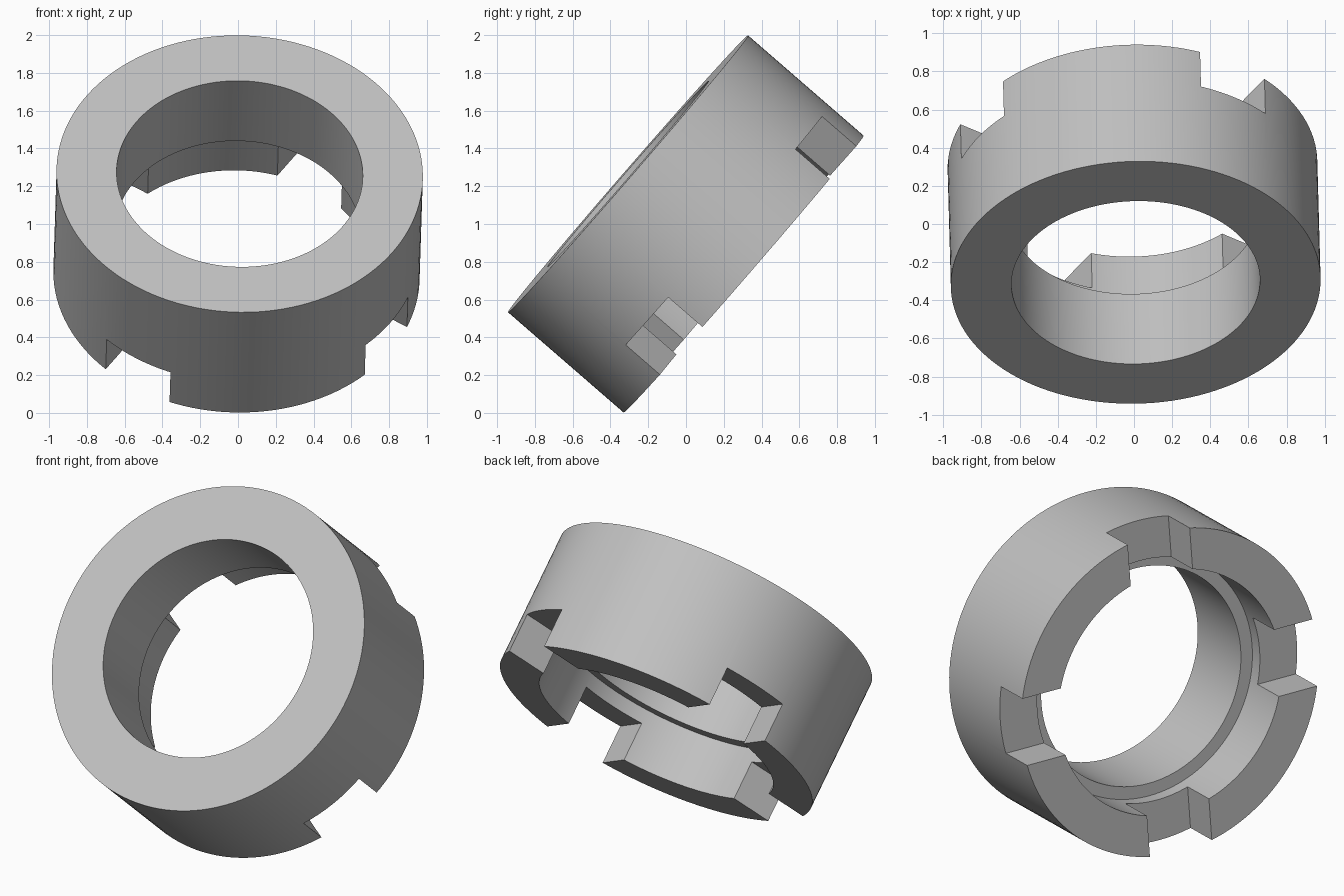
import bpy, bmesh, math
from mathutils import Matrix, Vector

if "Cube" in bpy.data.objects:
    bpy.data.objects.remove(bpy.data.objects["Cube"])

OUTER, BORE, RECESS = 0.97, 0.652, 0.727    # radii
HEIGHT, RECESS_DEPTH = 0.81, 0.324
SLOT_WIDTH, SLOT_DEPTH, SLOT_ANGLE = 0.405, 0.24, 56.5
SEGMENTS = 128

grey = bpy.data.materials.new("plain grey")
grey.use_nodes = True
colour = (0.53, 0.53, 0.53, 1)
grey.diffuse_color = colour
grey.node_tree.nodes["Principled BSDF"].inputs["Base Color"].default_value = colour


def make_object(name, bm):
    bmesh.ops.recalc_face_normals(bm, faces=bm.faces[:])
    mesh = bpy.data.meshes.new(name)
    bm.to_mesh(mesh)
    bm.free()
    mesh.materials.append(grey)
    obj = bpy.data.objects.new(name, mesh)
    bpy.context.collection.objects.link(obj)
    return obj


# Ring body: stepped cross-section turned around the axis
profile = [(OUTER, 0), (OUTER, HEIGHT), (BORE, HEIGHT),
           (BORE, RECESS_DEPTH), (RECESS, RECESS_DEPTH), (RECESS, 0)]
bm = bmesh.new()
verts = [bm.verts.new((r, 0, z)) for r, z in profile]
edges = [bm.edges.new((v, verts[(i + 1) % len(verts)])) for i, v in enumerate(verts)]
bmesh.ops.spin(bm, geom=verts + edges, axis=(0, 0, 1), cent=(0, 0, 0),
               angle=math.tau, steps=SEGMENTS)
bmesh.ops.remove_doubles(bm, verts=bm.verts[:], dist=0.0001)
ring = make_object("castellated_ring", bm)

# Two crossing bars cut the four slots between the teeth
for i in range(2):
    bm = bmesh.new()
    bmesh.ops.create_cube(bm, size=1)
    bmesh.ops.scale(bm, vec=(3, SLOT_WIDTH, 2 * SLOT_DEPTH), verts=bm.verts[:])
    turn = Matrix.Rotation(math.radians(SLOT_ANGLE + 90 * i), 3, "Z")
    bmesh.ops.rotate(bm, matrix=turn, verts=bm.verts[:])
    cutter = make_object("slot_cutter", bm)
    cutter.hide_render = True
    cut = ring.modifiers.new("slots", "BOOLEAN")
    cut.operation, cut.solver, cut.object = "DIFFERENCE", "EXACT", cutter
    bpy.ops.object.select_all(action="DESELECT")
    ring.select_set(True)
    bpy.context.view_layer.objects.active = ring
    bpy.ops.object.modifier_apply(modifier=cut.name)
    bpy.data.objects.remove(cutter)

bpy.ops.object.shade_smooth_by_angle(angle=math.radians(30))

# Tilt the ring onto its lower edge
tilt = Matrix.Rotation(math.radians(49.07), 4, "X") @ Matrix.Rotation(math.radians(1.2), 4, "Y")
ring.matrix_world = Matrix.Translation(Vector((-0.008, 0.305, 0.735))) @ tilt
